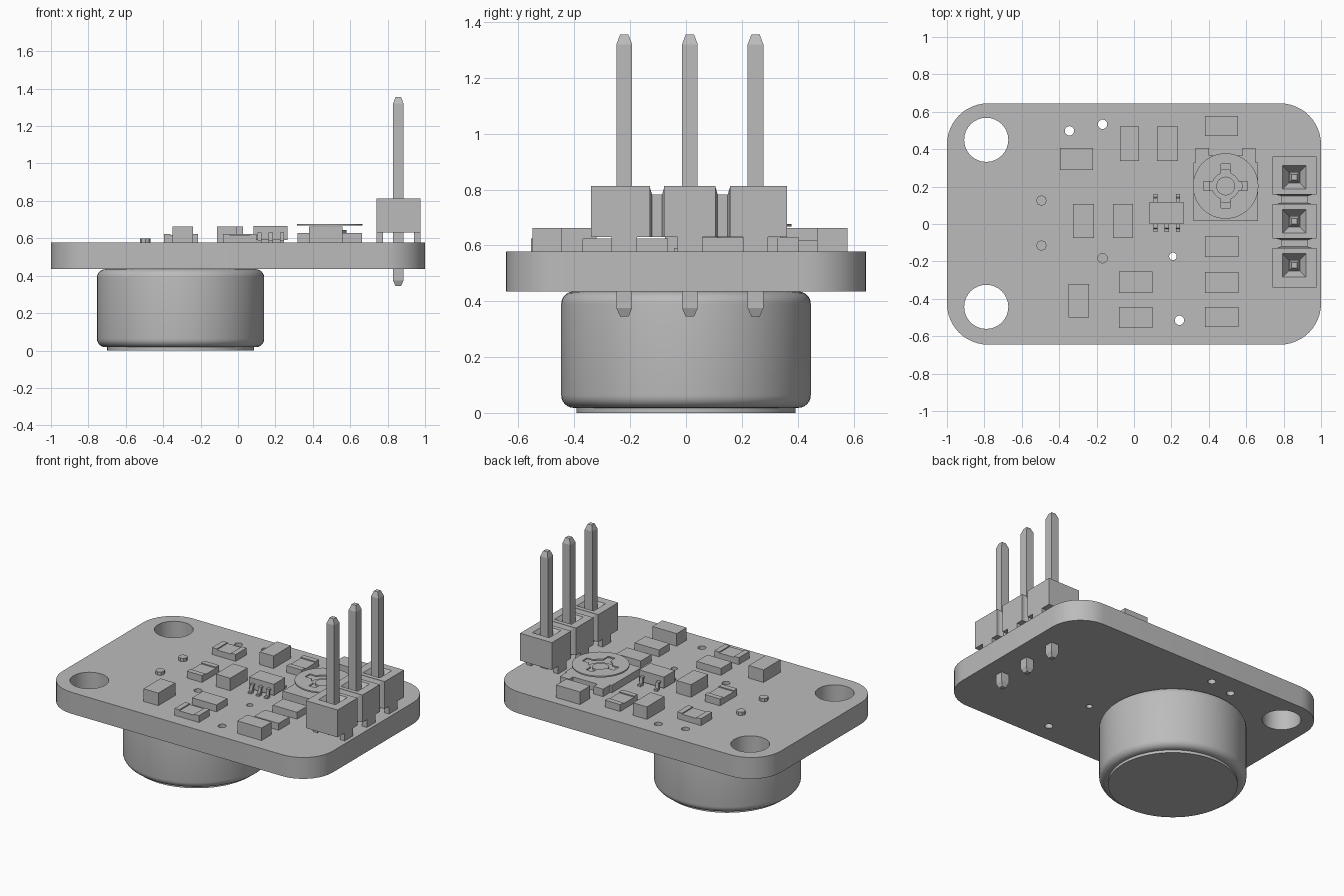
import bpy, bmesh, math
from mathutils import Vector

cube = bpy.data.objects.get("Cube")
if cube:
    bpy.data.objects.remove(cube, do_unlink=True)

grey = bpy.data.materials.new("plain_grey")
grey.use_nodes = True
grey.diffuse_color = (0.5, 0.5, 0.5, 1)
grey.node_tree.nodes["Principled BSDF"].inputs["Base Color"].default_value = (0.5, 0.5, 0.5, 1)

BOARD_LOW, BOARD_TOP = 0.435, 0.578


def finish(bm, name, smooth=False):
    bmesh.ops.recalc_face_normals(bm, faces=bm.faces)
    mesh = bpy.data.meshes.new(name)
    bm.to_mesh(mesh)
    bm.free()
    mesh.materials.append(grey)
    obj = bpy.data.objects.new(name, mesh)
    bpy.context.collection.objects.link(obj)
    if smooth:
        shade(obj)
    return obj


def shade(obj):
    bpy.ops.object.select_all(action="DESELECT")
    obj.select_set(True)
    bpy.context.view_layer.objects.active = obj
    bpy.ops.object.shade_smooth_by_angle(angle=math.radians(30))


def add_loft(bm, rings):
    """Skin a list of equal closed rings and cap both ends."""
    loops = [[bm.verts.new(p) for p in ring] for ring in rings]
    for low, high in zip(loops, loops[1:]):
        n = len(low)
        for i in range(n):
            j = (i + 1) % n
            bm.faces.new((low[i], low[j], high[j], high[i]))
    bm.faces.new(loops[0])
    bm.faces.new(loops[-1])


def add_box(bm, x0, x1, y0, y1, z0, z1):
    corners = ((x0, y0), (x1, y0), (x1, y1), (x0, y1))
    add_loft(bm, [[(x, y, z) for x, y in corners] for z in (z0, z1)])


def circle(x, y, r, z, n=32):
    return [(x + r * math.cos(math.tau * i / n), y + r * math.sin(math.tau * i / n), z)
            for i in range(n)]


def square(x, y, h, z):
    return circle_turned(x, y, h, z)


def circle_turned(x, y, h, z):
    return [(x + sx * h, y + sy * h, z) for sx, sy in ((-1, -1), (1, -1), (1, 1), (-1, 1))]


def prism(points, z0, z1, name, smooth=False):
    bm = bmesh.new()
    add_loft(bm, [[(x, y, z) for x, y in points] for z in (z0, z1)])
    return finish(bm, name, smooth)


def cut(obj, cutter):
    """Subtract a helper solid, then discard it."""
    cutter.hide_render = True
    mod = obj.modifiers.new("cut", "BOOLEAN")
    mod.operation, mod.solver, mod.object = "DIFFERENCE", "EXACT", cutter
    deps = bpy.context.evaluated_depsgraph_get()
    mesh = bpy.data.meshes.new_from_object(obj.evaluated_get(deps))
    obj.modifiers.clear()
    obj.data = mesh
    bpy.data.objects.remove(cutter, do_unlink=True)


# Circuit board with rounded corners and drilled holes
R = 0.22
outline = []
for k, (sx, sy) in enumerate(((1, 1), (-1, 1), (-1, -1), (1, -1))):
    for i in range(13):
        a = math.pi / 2 * (k + i / 12)
        outline.append((sx * (1 - R) + R * math.cos(a), sy * (0.645 - R) + R * math.sin(a)))
board = prism(outline, BOARD_LOW, BOARD_TOP, "circuit_board")
bm = bmesh.new()
for x, y, r in ((-0.79, 0.45, 0.118), (-0.79, -0.443, 0.118), (-0.345, 0.498, 0.025),
                (-0.168, 0.533, 0.025), (0.208, -0.173, 0.02), (0.243, -0.515, 0.025),
                (-0.168, -0.183, 0.025)):
    add_loft(bm, [circle(x, y, r, z) for z in (0.3, 0.8)])
cut(board, finish(bm, "hole_cutter"))
shade(board)

# Round capsule under the board, with rolled edges
bm = bmesh.new()
r, f, low, cx = 0.447, 0.045, 0.018, -0.307
rings = []
for i in range(7):
    a = math.pi / 2 * i / 6
    rings.append(circle(cx, 0, r - f + f * math.sin(a), low + f - f * math.cos(a), 64))
for i in range(7):
    a = math.pi / 2 * i / 6
    rings.append(circle(cx, 0, r - f + f * math.cos(a), BOARD_LOW - f + f * math.sin(a), 64))
add_loft(bm, rings)
finish(bm, "capsule_can", True)
bm = bmesh.new()
add_loft(bm, [circle(cx, 0, 0.393, z, 64) for z in (0, 0.03)])
finish(bm, "capsule_face", True)

# Capsule solder stubs
for side, y in (("back", 0.125), ("front", -0.115)):
    bm = bmesh.new()
    add_loft(bm, [circle(-0.495, y, 0.028, z, 8) for z in (0.57, 0.6)])
    finish(bm, "solder_stub_" + side)

# Pin header: housings with funnels, feet, necks and pins
PX, PITCH, MID = 0.857, 0.235, 0.014
for k in (-1, 0, 1):
    y = MID + k * PITCH
    lo = y - (0.092 if k > -1 else 0.119)
    hi = y + (0.092 if k < 1 else 0.112)
    bm = bmesh.new()
    add_box(bm, 0.74, 0.975, lo, hi, 0.63, 0.813)
    housing = finish(bm, "header_housing")
    bm = bmesh.new()
    add_loft(bm, [square(PX, y, 0.03, 0.765), square(PX, y, 0.063, 0.8131),
                  square(PX, y, 0.063, 0.83)])
    cut(housing, finish(bm, "funnel_cutter"))
    bm = bmesh.new()
    for x in (0.74, 0.94):
        add_box(bm, x, x + 0.035, y - 0.045, y + 0.045, BOARD_TOP, 0.63)
    finish(bm, "header_feet")
    bm = bmesh.new()
    add_loft(bm, [square(PX, y, h, z) for h, z in
                  ((0.015, 0.345), (0.028, 0.375), (0.028, 1.32), (0.015, 1.355))])
    finish(bm, "header_pin")
for k in (-0.5, 0.5):
    y = MID + k * PITCH
    bm = bmesh.new()
    rings = []
    for d, inset in ((-0.027, 0), (-0.018, 0.03), (0.018, 0.03), (0.027, 0)):
        x0, x1, top = 0.755 + inset, 0.96 - inset, 0.812 - inset
        rings.append([(x0, y + d, 0.63), (x1, y + d, 0.63), (x1, y + d, top), (x0, y + d, top)])
    add_loft(bm, rings)
    finish(bm, "header_neck")

# Tall plain chips
for x0, x1, y0, y1 in ((-0.075, 0.027, 0.337, 0.52), (-0.35, -0.24, -0.5, -0.32),
                       (0.38, 0.556, 0.47, 0.578), (-0.112, -0.005, -0.075, 0.107),
                       (0.38, 0.56, -0.55, -0.444)):
    bm = bmesh.new()
    add_box(bm, x0, x1, y0, y1, BOARD_TOP, 0.662)
    finish(bm, "tall_chip")

# Low chips, some with raised end caps
for x0, x1, y0, y1, caps in ((-0.395, -0.22, 0.29, 0.405, "x"), (0.123, 0.235, 0.337, 0.52, "y"),
                             (-0.326, -0.214, -0.075, 0.107, "y"), (-0.08, 0.1, -0.37, -0.255, ""),
                             (-0.08, 0.1, -0.556, -0.444, "x"), (0.38, 0.56, -0.176, -0.064, ""),
                             (0.38, 0.56, -0.37, -0.257, "")):
    bm = bmesh.new()
    top, c = 0.624, 0.035
    if caps == "x":
        add_box(bm, x0, x0 + c, y0, y1, BOARD_TOP, top)
        add_box(bm, x1 - c, x1, y0, y1, BOARD_TOP, top)
        add_box(bm, x0 + c, x1 - c, y0, y1, BOARD_TOP, top - 0.007)
    elif caps == "y":
        add_box(bm, x0, x1, y0, y0 + c, BOARD_TOP, top)
        add_box(bm, x0, x1, y1 - c, y1, BOARD_TOP, top)
        add_box(bm, x0, x1, y0 + c, y1 - c, BOARD_TOP, top - 0.007)
    else:
        add_box(bm, x0, x1, y0, y1, BOARD_TOP, top)
    finish(bm, "low_chip")

# Five-legged amplifier chip
bm = bmesh.new()
add_box(bm, 0.082, 0.265, 0, 0.117, 0.59, 0.665)
finish(bm, "amplifier_body")
for x, side in ((0.115, 1), (0.235, 1), (0.115, -1), (0.175, -1), (0.235, -1)):
    edge = 0.0585 + side * 0.0585
    profile = ((0, 0.632), (0.022, 0.632), (0.027, 0.59), (0.043, 0.59),
               (0.043, BOARD_TOP), (0.014, BOARD_TOP), (0.012, 0.62), (0, 0.62))
    bm = bmesh.new()
    add_loft(bm, [[(x + d, edge + side * u, z) for u, z in profile] for d in (-0.011, 0.011)])
    finish(bm, "amplifier_leg")

# Trimmer: base plate with two tabs, hub and slotted dial
TX, TY = 0.49, 0.203
half = ((0.172, 0.017), (0.172, 0.33), (0.16, 0.33), (0.16, 0.405), (0.09, 0.405), (0.09, 0.365))
base = [(TX + x, y) for x, y in half] + [(TX - x, y) for x, y in reversed(half)]
prism(base, BOARD_TOP, 0.628, "trimmer_base")
bm = bmesh.new()
add_loft(bm, [circle(TX, TY, 0.09, z) for z in (0.62, 0.645)])
finish(bm, "trimmer_hub", True)
bm = bmesh.new()
add_loft(bm, [circle(TX, TY, 0.175, z, 48) for z in (0.668, 0.677)])
dial = finish(bm, "trimmer_dial")
for w, d in ((0.118, 0.025), (0.025, 0.118)):
    bm = bmesh.new()
    add_box(bm, TX - w, TX + w, TY - d, TY + d, 0.6, 0.7)
    cut(dial, finish(bm, "slot_cutter"))
bm = bmesh.new()
add_loft(bm, [circle(TX, TY, 0.072, z) for z in (0.6, 0.7)])
cut(dial, finish(bm, "slot_cutter"))
shade(dial)
bm = bmesh.new()
add_loft(bm, [circle(TX, TY, 0.05, z) for z in (0.64, 0.66)])
finish(bm, "trimmer_rotor", True)
